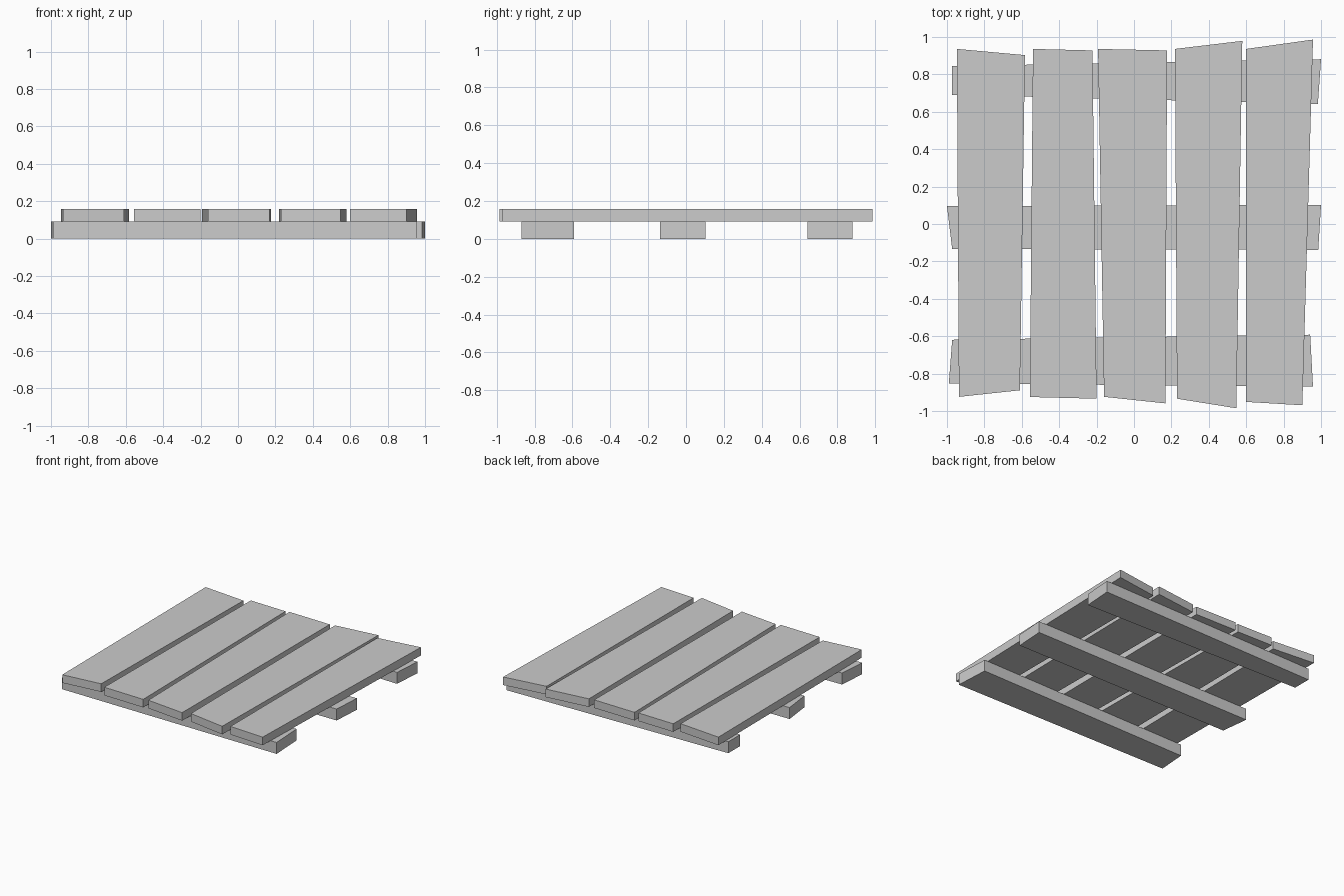
import bpy, bmesh

if "Cube" in bpy.data.objects:
    bpy.data.objects.remove(bpy.data.objects["Cube"])


def board(name, corners, z0, z1):
    """Extrude a four-cornered outline (counter-clockwise) from z0 to z1."""
    bm = bmesh.new()
    face = bm.faces.new([bm.verts.new((x, y - 0.004, z0)) for x, y in corners])
    top = bmesh.ops.extrude_face_region(bm, geom=[face])["geom"]
    bmesh.ops.translate(bm, vec=(0, 0, z1 - z0),
                        verts=[v for v in top if isinstance(v, bmesh.types.BMVert)])
    bmesh.ops.recalc_face_normals(bm, faces=bm.faces)
    mesh = bpy.data.meshes.new(name)
    bm.to_mesh(mesh)
    bm.free()
    obj = bpy.data.objects.new(name, mesh)
    bpy.context.collection.objects.link(obj)


# Corners: front left, front right, back right, back left
BEAMS = {
    "front_beam": [(-0.99, -0.848), (0.957, -0.866), (0.942, -0.588), (-0.972, -0.615)],
    "middle_beam": [(-0.972, -0.13), (0.985, -0.134), (1.0, 0.106), (-1.0, 0.1)],
    "back_beam": [(-0.972, 0.695), (0.983, 0.646), (1.0, 0.885), (-0.972, 0.848)],
}
PLANKS = [
    [(-0.936, -0.92), (-0.61, -0.885), (-0.583, 0.907), (-0.947, 0.94)],
    [(-0.557, -0.921), (-0.2, -0.93), (-0.222, 0.932), (-0.54, 0.94)],
    [(-0.16, -0.92), (0.168, -0.955), (0.177, 0.932), (-0.192, 0.94)],
    [(0.23, -0.93), (0.547, -0.981), (0.579, 0.983), (0.219, 0.94)],
    [(0.598, -0.947), (0.9, -0.965), (0.957, 0.99), (0.6, 0.94)],
]

# Support beams underneath
for name, corners in BEAMS.items():
    board(name, corners, 0, 0.093)

# Uneven deck planks on top
for i, corners in enumerate(PLANKS, 1):
    board(f"deck_plank_{i}", corners, 0.093, 0.159)
